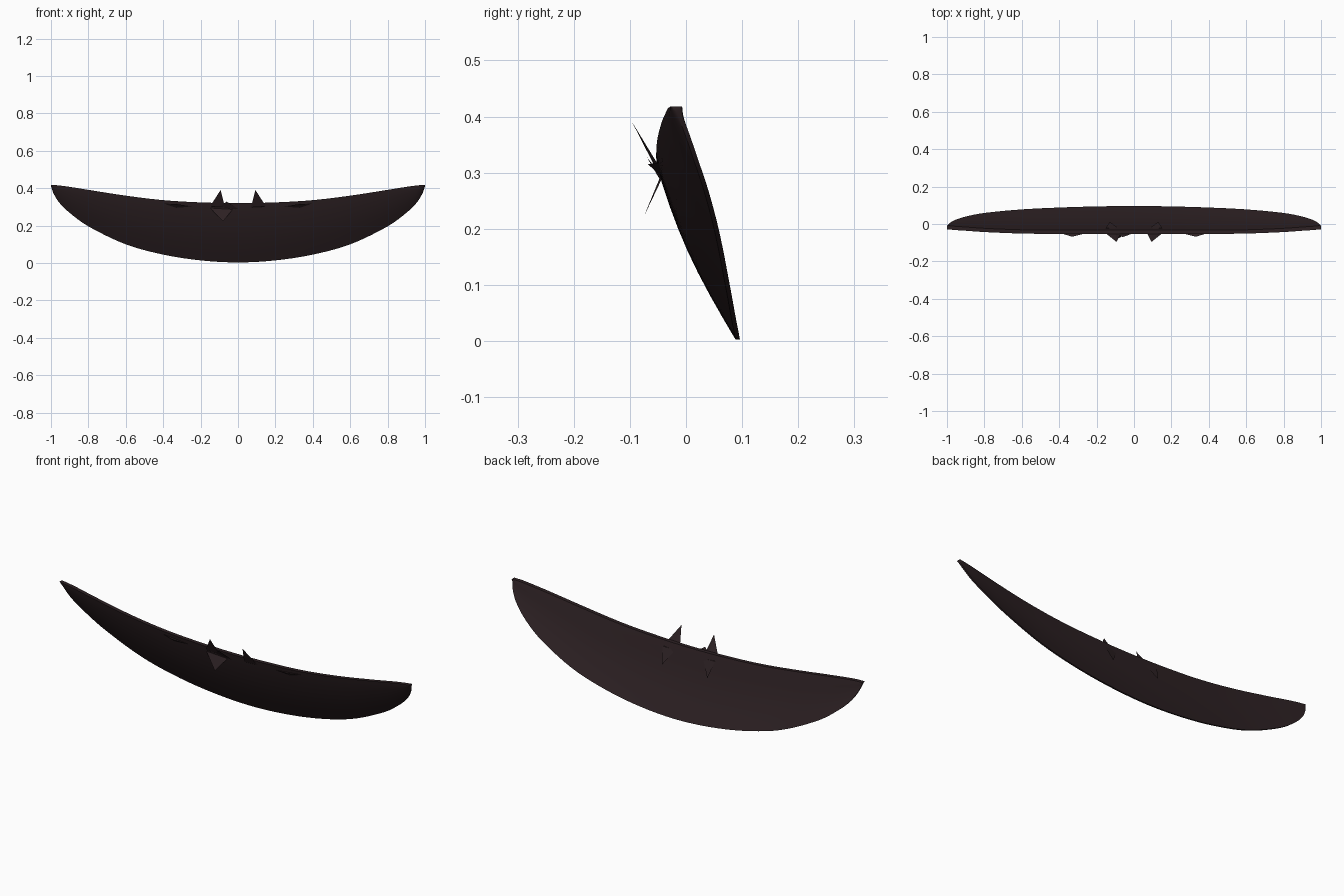
import bpy, bmesh, math
from mathutils import Vector

if "Cube" in bpy.data.objects:
    bpy.data.objects.remove(bpy.data.objects["Cube"])

mat = bpy.data.materials.new("dark_brown")
mat.diffuse_color = (0.026, 0.015, 0.017, 1)
mat.use_nodes = True
mat.node_tree.nodes["Principled BSDF"].inputs["Base Color"].default_value = mat.diffuse_color

# (x, bottom z, bottom y, top z, top y) along one half of the crescent
STATIONS = [
    (0.00, 0.003, 0.092, 0.320, -0.043),
    (0.20, 0.014, 0.090, 0.324, -0.043),
    (0.40, 0.045, 0.084, 0.336, -0.043),
    (0.60, 0.100, 0.074, 0.360, -0.041),
    (0.80, 0.196, 0.055, 0.391, -0.033),
    (0.90, 0.268, 0.036, 0.407, -0.026),
    (0.96, 0.328, 0.016, 0.415, -0.022),
    (0.99, 0.380, -0.002, 0.417, -0.019),
    (1.00, 0.412, -0.015, 0.418, -0.018),
]


def station(x):
    """Smooth (cubic) interpolation of the half outline."""
    a = abs(x)
    S = STATIONS
    i = max(k for k in range(len(S) - 1) if S[k][0] <= a + 1e-9)
    h = S[i + 1][0] - S[i][0]
    t = (a - S[i][0]) / h

    def slope(k, c):
        if k == 0:
            return 0
        j = min(k + 1, len(S) - 1)
        return (S[j][c] - S[k - 1][c]) / (S[j][0] - S[k - 1][0])

    def val(c):
        return ((2*t**3 - 3*t**2 + 1) * S[i][c] + (t**3 - 2*t*t + t) * h * slope(i, c)
                + (3*t*t - 2*t**3) * S[i + 1][c] + (t**3 - t*t) * h * slope(i + 1, c))
    return [val(c) for c in range(1, 5)]


def finish(name, bm):
    bmesh.ops.recalc_face_normals(bm, faces=bm.faces)
    me = bpy.data.meshes.new(name)
    bm.to_mesh(me)
    bm.free()
    ob = bpy.data.objects.new(name, me)
    bpy.context.collection.objects.link(ob)
    me.materials.append(mat)
    return ob


# Crescent blade: closed cross-section loops swept from tip to tip
N, M = 64, 8
bm = bmesh.new()
rings = []
for i in range(N + 1):
    x = -math.cos(math.pi * i / N)
    zb, yb, zt, yt = station(x)
    front, back = [], []
    for j in range(M + 1):
        t = j / M
        y = yb + (yt - yb) * t - 0.045 * (zt - zb) * math.sin(math.pi * t)
        z = zb + (zt - zb) * t
        half = 0.004 + (0.008 * t if t < 1 else 0.006)
        front.append(bm.verts.new((x, y - half, z)))
        back.append(bm.verts.new((x, y + half, z)))
    rings.append(front + back[::-1])
for a, b in zip(rings, rings[1:]):
    for k in range(len(a)):
        n = (k + 1) % len(a)
        bm.faces.new((a[k], a[n], b[n], b[k]))
bm.faces.new(rings[0])
bm.faces.new(rings[-1])
blade = finish("crescent_blade", bm)
bpy.context.view_layer.objects.active = blade
blade.select_set(True)
bpy.ops.object.shade_smooth_by_angle(angle=math.radians(35))


# Spikes: flat-faced shards with a triangular base
def spike(name, tip, base, mirror=True):
    for side, s in (("right", 1), ("left", -1)):
        if s < 0 and not mirror:
            continue
        bm = bmesh.new()
        b = [bm.verts.new((s * p[0], p[1], p[2])) for p in base]
        t = bm.verts.new((s * tip[0], tip[1], tip[2]))
        bm.faces.new(b)
        for k in range(3):
            bm.faces.new((b[k], b[(k + 1) % 3], t))
        finish(f"{name}_{side}" if mirror else name, bm)


spike("upper_spike", (0.093, -0.096, 0.39),
      [(0.07, -0.05, 0.30), (0.148, -0.052, 0.305), (0.10, -0.035, 0.29)])
spike("rear_spike", (0.13, 0.012, 0.215),
      [(0.08, -0.025, 0.29), (0.15, -0.022, 0.295), (0.11, -0.04, 0.30)])
spike("side_barb", (0.33, -0.068, 0.315),
      [(0.24, -0.045, 0.302), (0.40, -0.047, 0.318), (0.33, -0.045, 0.295)])
spike("lower_spike", (-0.08, -0.075, 0.222),
      [(-0.15, -0.045, 0.295), (-0.03, -0.045, 0.285), (-0.09, -0.04, 0.30)], False)
spike("centre_barb", (-0.06, -0.07, 0.328),
      [(-0.10, -0.048, 0.30), (0.0, -0.048, 0.29), (-0.05, -0.035, 0.28)], False)
